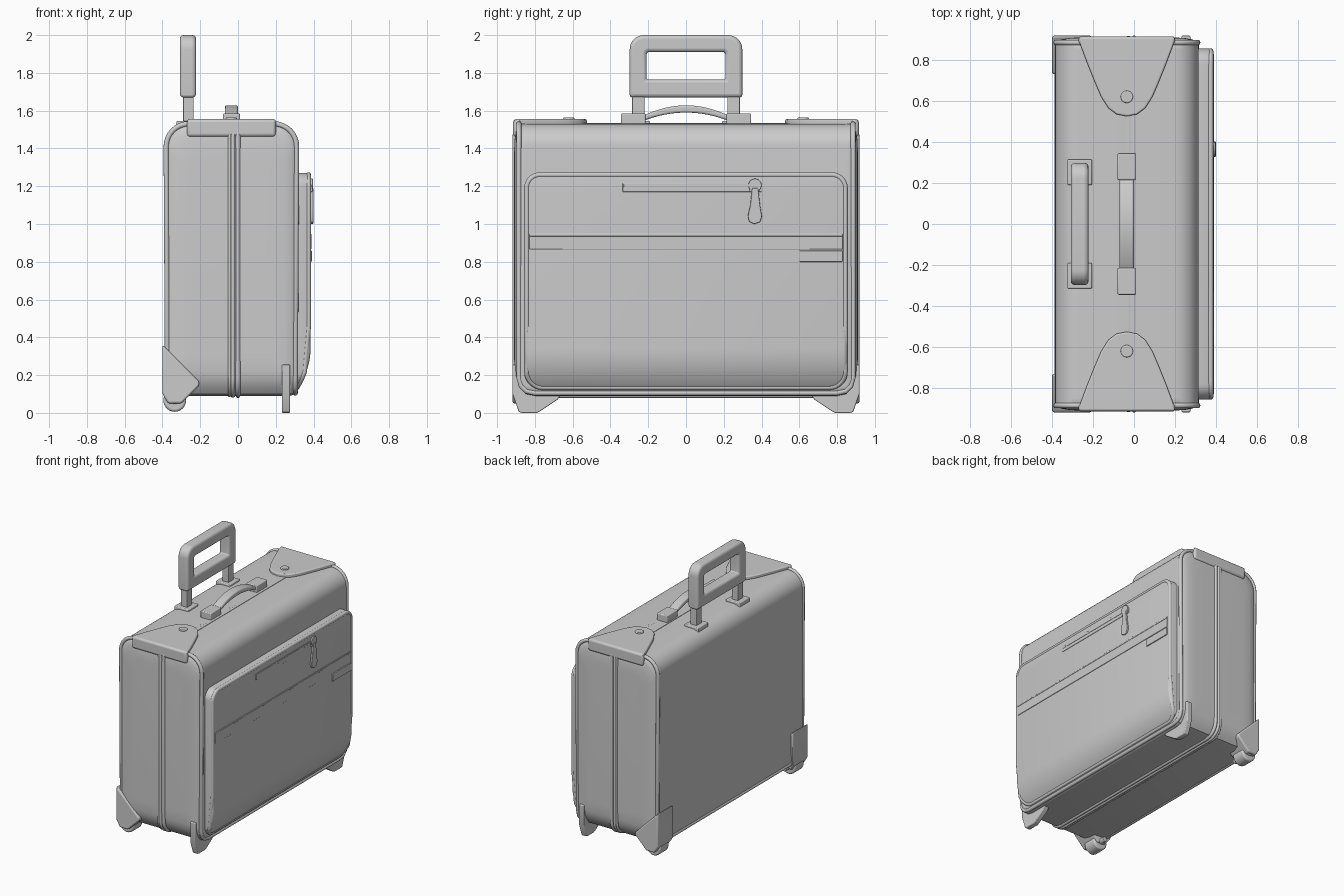
import bpy, bmesh, math
from mathutils import Vector

if "Cube" in bpy.data.objects:
    bpy.data.objects.remove(bpy.data.objects["Cube"])


def finish(name, bm, bevel=0, angle=35):
    bmesh.ops.recalc_face_normals(bm, faces=bm.faces)
    me = bpy.data.meshes.new(name)
    bm.to_mesh(me)
    bm.free()
    ob = bpy.data.objects.new(name, me)
    bpy.context.collection.objects.link(ob)
    if bevel:
        m = ob.modifiers.new("bevel", 'BEVEL')
        m.width, m.segments, m.limit_method = bevel, 3, 'ANGLE'
    bpy.ops.object.select_all(action='DESELECT')
    ob.select_set(True)
    bpy.context.view_layer.objects.active = ob
    bpy.ops.object.shade_smooth_by_angle(angle=math.radians(angle))
    return ob


def loft(rings):
    bm = bmesh.new()
    vs = [[bm.verts.new(p) for p in r] for r in rings]
    for a, b in zip(vs, vs[1:]):
        for i in range(len(a)):
            j = (i + 1) % len(a)
            bm.faces.new((a[i], a[j], b[j], b[i]))
    bm.faces.new(vs[0])
    bm.faces.new(vs[-1])
    return bm


def place(axis, u, v, w):
    return {'x': (w, u, v), 'y': (u, w, v), 'z': (u, v, w)}[axis]


def prism(name, pts, axis, lo, hi, bevel=0):
    return finish(name, loft([[place(axis, u, v, w) for u, v in pts] for w in (lo, hi)]), bevel)


def box(name, x, y, z, bevel=0):
    return prism(name, [(x[0], y[0]), (x[1], y[0]), (x[1], y[1]), (x[0], y[1])], 'z', z[0], z[1], bevel)


def round_rect(u0, u1, v0, v1, rb, rt, n=8):
    pts = []
    for cu, cv, r, a0 in ((u1 - rb, v0 + rb, rb, -90), (u1 - rt, v1 - rt, rt, 0),
                          (u0 + rt, v1 - rt, rt, 90), (u0 + rb, v0 + rb, rb, 180)):
        for i in range(n + 1):
            a = math.radians(a0 + 90 * i / n)
            pts.append((cu + r * math.cos(a), cv + r * math.sin(a)))
    return pts


def pipe(name, pts, r, closed=True):
    cu = bpy.data.curves.new(name, 'CURVE')
    cu.dimensions, cu.bevel_depth, cu.bevel_resolution = '3D', r, 3
    cu.use_fill_caps = True
    sp = cu.splines.new('POLY')
    sp.points.add(len(pts) - 1)
    for p, q in zip(sp.points, pts):
        p.co = (*q, 1)
    sp.use_cyclic_u = closed
    ob = bpy.data.objects.new(name, cu)
    bpy.context.collection.objects.link(ob)


def disc(name, pos, axis, r, h, bevel=0):
    pts = [(pos[0] + r * math.cos(i * math.pi / 16), pos[1] + r * math.sin(i * math.pi / 16)) for i in range(32)]
    return prism(name, pts, axis, pos[2], pos[2] + h, bevel)


# Main case: rounded section lofted along y, with softly domed ends
end = [(.80, 0, .09, 1.53), (.85, 0, .10, 1.53), (.875, 0, .13, 1.53), (.888, .008, .155, 1.522),
       (.90, .03, .18, 1.49), (.907, .07, .22, 1.45), (.91, .13, .29, 1.39)]
rows = [(-y, i, a, b) for y, i, a, b in reversed(end)] + end
finish("case_body", loft([[(u, y, v) for u, v in round_rect(-.385 + i, .315 - i, a, b, .045, .12)]
                          for y, i, a, b in rows]))

# Edge piping: along the bottom edges, up the corners and over the top
half = [(.303, .80, .105), (.303, .845, .115), (.303, .873, .143), (.303, .885, .19)]
arch = round_rect(-.38, .31, .1, 1.53, .04, .12)[9:27]
half += [(x, .885, z) for x, z in arch]
half += [(-.373, .885, .19), (-.373, .873, .143), (-.373, .845, .115), (-.373, .80, .105)]
pipe("edge_piping", half + [(x, -y, z) for x, y, z in reversed(half)], .014)

# Gusset zip running round the ends and the underside
for i, (x, r) in enumerate(((-.045, .009), (-.027, .012), (.0, .013))):
    pipe("gusset_zip_%d" % i, [(x, u, v) for u, v in round_rect(-.906, .906, .092, 1.523, .10, .06)], r)
box("top_seam_strip", (-.09, .03), (-.87, .87), (1.52, 1.533))


# Front pocket with a lower edge that curves back to the case
def front(z, x):
    return min(x, x - .065 * (max(0, .34 - z) / .21) ** 2)


rings = [[(x, u, v) for u, v in round_rect(-.855 + i, .855 - i, .125 + i, 1.27 - i, .09, .075)]
         for x, i in ((.29, 0), (.365, 0), (.375, .004), (.382, .012), (.384, .022))]
bm = loft(rings)
for k in range(9):
    bmesh.ops.bisect_plane(bm, geom=bm.verts[:] + bm.edges[:] + bm.faces[:],
                           plane_co=(0, 0, .15 + .024 * k), plane_no=(0, 0, 1))
for v in bm.verts:
    if v.co.x > .3:
        v.co.x = front(v.co.z, v.co.x)
finish("front_pocket", bm)
rim = []
loop = round_rect(-.843, .843, .135, 1.26, .085, .07)
for p, q in zip(loop, loop[1:] + loop[:1]):
    for k in range(4):
        u, v = Vector(p).lerp(Vector(q), k / 4)
        rim.append((front(v, .373), u, v))
pipe("pocket_piping", rim, .014)

# Pocket details: trim band, zip, label tab
box("pocket_band", (.37, .388), (-.83, .83), (.865, .95), .003)
box("pocket_band_seam", (.37, .390), (-.83, .83), (.935, .945), .002)
box("pocket_label_tab", (.37, .391), (.60, .83), (.80, .86), .004)
box("pocket_zip_tape", (.37, .387), (-.335, .40), (1.17, 1.215), .002)
box("pocket_zip_teeth", (.37, .389), (-.33, .38), (1.195, 1.21), .002)
box("zip_slider", (.38, .396), (.335, .39), (1.17, 1.215), .006)
disc("zip_slider_eye", (.365, 1.205, .385), 'x', .035, .012, .003)
prism("zip_pull", [(.35, 1.19), (.34, 1.10), (.327, 1.04), (.335, 1.012), (.362, 1.0), (.392, 1.01),
                   (.402, 1.04), (.392, 1.10), (.382, 1.19)], 'x', .385, .40, .004)

# Top corner flaps, folded over the ends and held by a rivet
side = [(.235, .91), (.225, .87), (.195, .79), (.155, .69), (.125, .62), (.09, .565), (.05, .535), (0, .525)]
for s, tag in ((-1, "front"), (1, "back")):
    outline = side + [(-u, v) for u, v in reversed(side[:-1])]
    prism("corner_flap_" + tag, [(u - .035, s * v) for u, v in outline], 'z', 1.525, 1.555, .008)
    lip = box("flap_lip_" + tag, (-.27, .20), sorted((s * .875, s * .915)), (1.462, 1.555), .016)
    disc("flap_rivet_" + tag, (-.035, s * .62, 1.55), 'z', .03, .014, .005)

    # Carry handle anchors
    box("carry_anchor_" + tag, (-.08, .01), sorted((s * .215, s * .345)), (1.53, 1.585), .006)

    # Telescopic handle sockets and posts
    box("post_socket_" + tag, (-.325, -.205), sorted((s * .19, s * .315)), (1.48, 1.545), .006)
    box("post_" + tag, (-.29, -.235), sorted((s * .22, s * .285)), (1.5, 1.70), .005)

    # Front foot: a thin bracket wrapped round the bottom corner
    foot = [(.87, .255), (.918, .255), (.918, .10), (.885, .005), (.87, 0), (.79, 0), (.77, .01),
            (.68, .07), (.66, .10), (.82, .11), (.87, .16)]
    prism("front_foot_" + tag, [(s * u, v) for u, v in foot], 'x', .232, .275, .006)

    # Wheel housing, tapered inwards underneath, and wheel
    shape = [(-.40, .36), (-.40, .10), (-.37, .05), (-.30, .05), (-.205, .145), (-.205, .165)]
    inner = [.73, .73, .76, .76, .74, .74]
    rows2 = [[(x, s * y, z) for (x, z), y in zip(shape, inner)],
             [(x, s * .918, z) for x, z in shape]]
    finish("wheel_housing_" + tag, loft(rows2), .01)
    y0 = .77 if s > 0 else -.88
    disc("wheel_" + tag, (-.335, .066, y0), 'y', .06, .11, .012)
    y1 = .72 if s > 0 else -.90
    disc("wheel_axle_" + tag, (-.335, .066, y1), 'y', .02, .18, .004)

# Arched carry handle
n = 20
ys = [-.24 + .48 * i / n for i in range(n + 1)]
top = [(y, 1.628 - .062 * (y / .24) ** 2) for y in ys]
bottom = [(y, 1.59 - .05 * (y / .24) ** 2) for y in reversed(ys)]
prism("carry_handle", top + bottom, 'x', -.07, .0, .01)

# Telescopic grip frame with a rectangular opening
outer = round_rect(-.298, .298, 1.67, 2.0, .015, .075)
inner = round_rect(-.208, .208, 1.765, 1.91, .008, .012)
bm = bmesh.new()
loops = [[bm.verts.new((x, u, v)) for u, v in o] for x in (-.308, -.222) for o in (outer, inner)]
m = len(outer)
for a, b in ((0, 1), (1, 3), (3, 2), (2, 0)):
    for i in range(m):
        j = (i + 1) % m
        bm.faces.new((loops[a][i], loops[a][j], loops[b][j], loops[b][i]))
finish("grip_frame", bm, .02)
